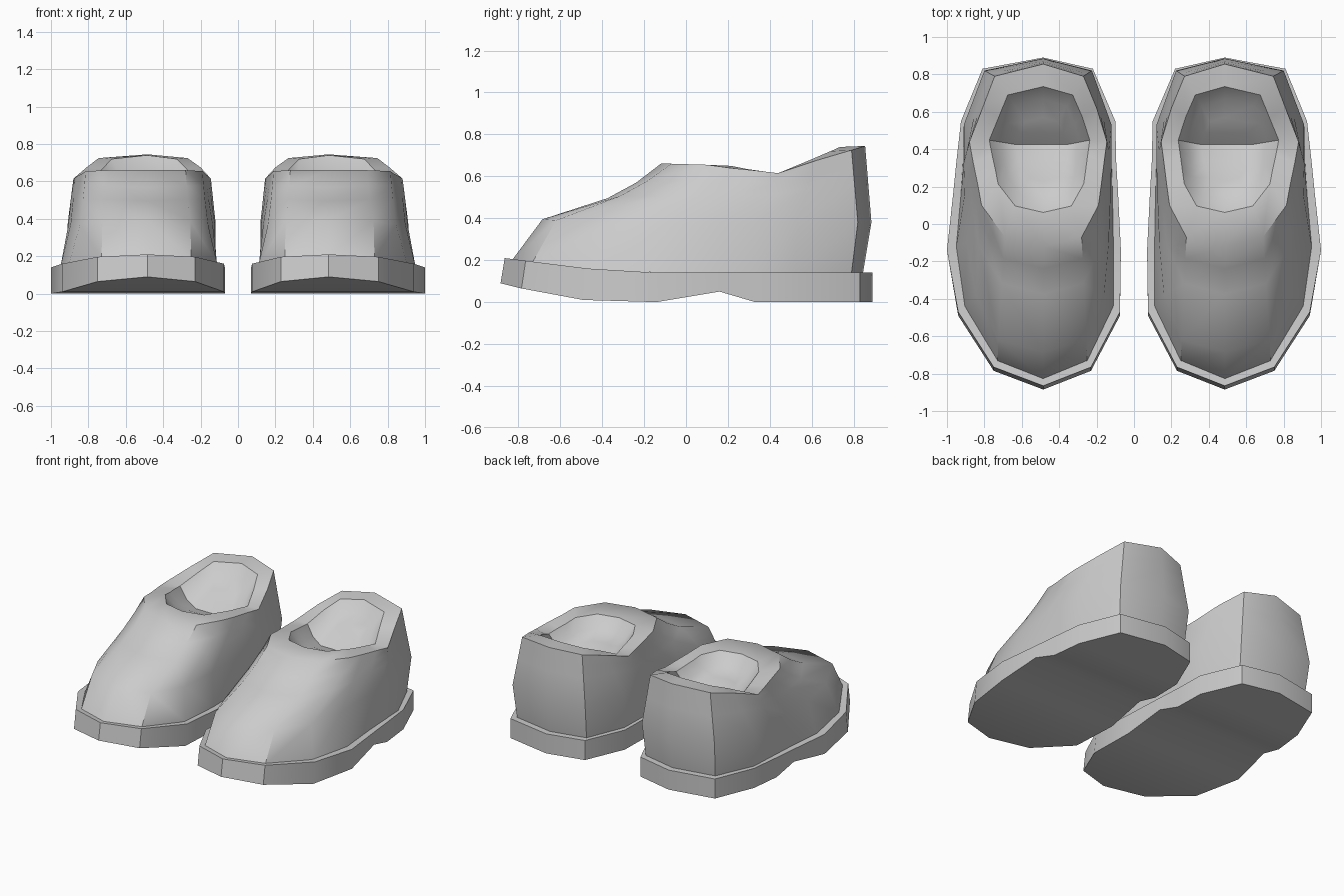
import bpy
import bmesh

if "Cube" in bpy.data.objects:
    bpy.data.objects.remove(bpy.data.objects["Cube"], do_unlink=True)

CENTRE = 0.485

grey = bpy.data.materials.new("plain grey")
grey.use_nodes = True
colour = (0.6, 0.6, 0.6, 1)
grey.diffuse_color = colour
grey.node_tree.nodes["Principled BSDF"].inputs["Base Color"].default_value = colour

# Outlines from toe to heel: (y, outer half width, inner half width, z)
SOLE_BOTTOM = [(-.885, 0, 0, .09), (-.785, .265, .255, .065), (-.49, .455, .41, .01),
               (-.14, .515, .415, 0), (.16, .482, .4, .05), (.33, .465, .39, 0),
               (.55, .44, .385, 0), (.83, .325, .265, 0), (.89, 0, 0, 0)]
SOLE_TOP_Z = [.21, .197, .16, .14, .14, .14, .14, .14, .14]
UPPER_BASE = [(-.83, 0, 0, .2), (-.735, .245, .235, .185), (-.44, .42, .375, .155),
              (-.12, .465, .375, .14), (.16, .44, .37, .14), (.33, .43, .365, .14),
              (.52, .42, .36, .14), (.79, .3, .25, .14), (.845, 0, 0, .14)]
UPPER_MID = [(-.685, 0, 0, .395), (-.62, .24, .23, .39), (-.38, .36, .325, .37),
             (-.1, .41, .35, .37), (.16, .42, .36, .38), (.33, .425, .365, .38),
             (.53, .425, .365, .38), (.82, .315, .26, .38), (.885, 0, 0, .38)]
RIM = [(-.12, 0, 0, .66), (-.07, .205, .205, .66), (.1, .33, .295, .655),
       (.21, .35, .31, .64), (.33, .375, .325, .628), (.44, .395, .34, .615),
       (.62, .325, .285, .675), (.79, .26, .215, .725), (.855, 0, 0, .745)]


def blend(a, b, t, sag=0):
    """Outline between two others, sagging over the instep."""
    rows = []
    for i, (p, q) in enumerate(zip(a, b)):
        row = [u + (v - u) * t for u, v in zip(p, q)]
        row[3] -= sag * max(0, 1 - i / 4)
        rows.append(row)
    return rows


def shrink(outline, scale, drop):
    """Outline drawn in towards the middle of the opening."""
    return [(.4 + (y - .37) * scale, o * scale * 1.06, n * scale * 1.06, z - drop)
            for y, o, n, z in outline]


def loft(name, outlines, side, angle):
    """Skin a stack of outlines and close both ends."""
    bm = bmesh.new()
    rings = []
    for rows in outlines:
        loop = [(CENTRE + o, y, z) for y, o, n, z in rows]
        loop += [(CENTRE - n, y, z) for y, o, n, z in rows[-2:0:-1]]
        rings.append([bm.verts.new((side * x, y, z)) for x, y, z in loop])
    for low, high in zip(rings, rings[1:]):
        for i in range(len(low)):
            j = (i + 1) % len(low)
            bm.faces.new((low[i], low[j], high[j], high[i]))
    # Ends are bridged straight across from side to side
    for ring in (rings[0], rings[-1]):
        n = len(ring)
        bm.faces.new((ring[0], ring[1], ring[-1]))
        for i in range(1, n // 2 - 1):
            bm.faces.new((ring[i], ring[i + 1], ring[n - i - 1], ring[n - i]))
        bm.faces.new((ring[n // 2 - 1], ring[n // 2], ring[n // 2 + 1]))
    bmesh.ops.recalc_face_normals(bm, faces=bm.faces)
    mesh = bpy.data.meshes.new(name)
    bm.to_mesh(mesh)
    bm.free()
    obj = bpy.data.objects.new(name, mesh)
    bpy.context.collection.objects.link(obj)
    mesh.materials.append(grey)
    bpy.ops.object.select_all(action="DESELECT")
    obj.select_set(True)
    bpy.context.view_layer.objects.active = obj
    bpy.ops.object.shade_smooth_by_angle(angle=angle)
    return obj


# Sole with raised toe and arch; its top edge is set back slightly at the toe
sole_top = [(max(y, -.865) if i == 0 else y + .02 * (i < 3), o, n, z)
            for i, ((y, o, n, _), z) in enumerate(zip(SOLE_BOTTOM, SOLE_TOP_Z))]

# Upper: walls, instep, flat rim band and hollow for the foot
upper = [UPPER_BASE, UPPER_MID,
         blend(UPPER_MID, RIM, .55, .045), blend(UPPER_MID, RIM, .79, .035),
         RIM, shrink(RIM, .69, .005), shrink(RIM, .55, .08), shrink(RIM, .35, .12)]

for label, side in (("left", 1), ("right", -1)):
    loft(label + "_sole", [SOLE_BOTTOM, sole_top], side, .5)
    loft(label + "_upper", upper, side, .7)
